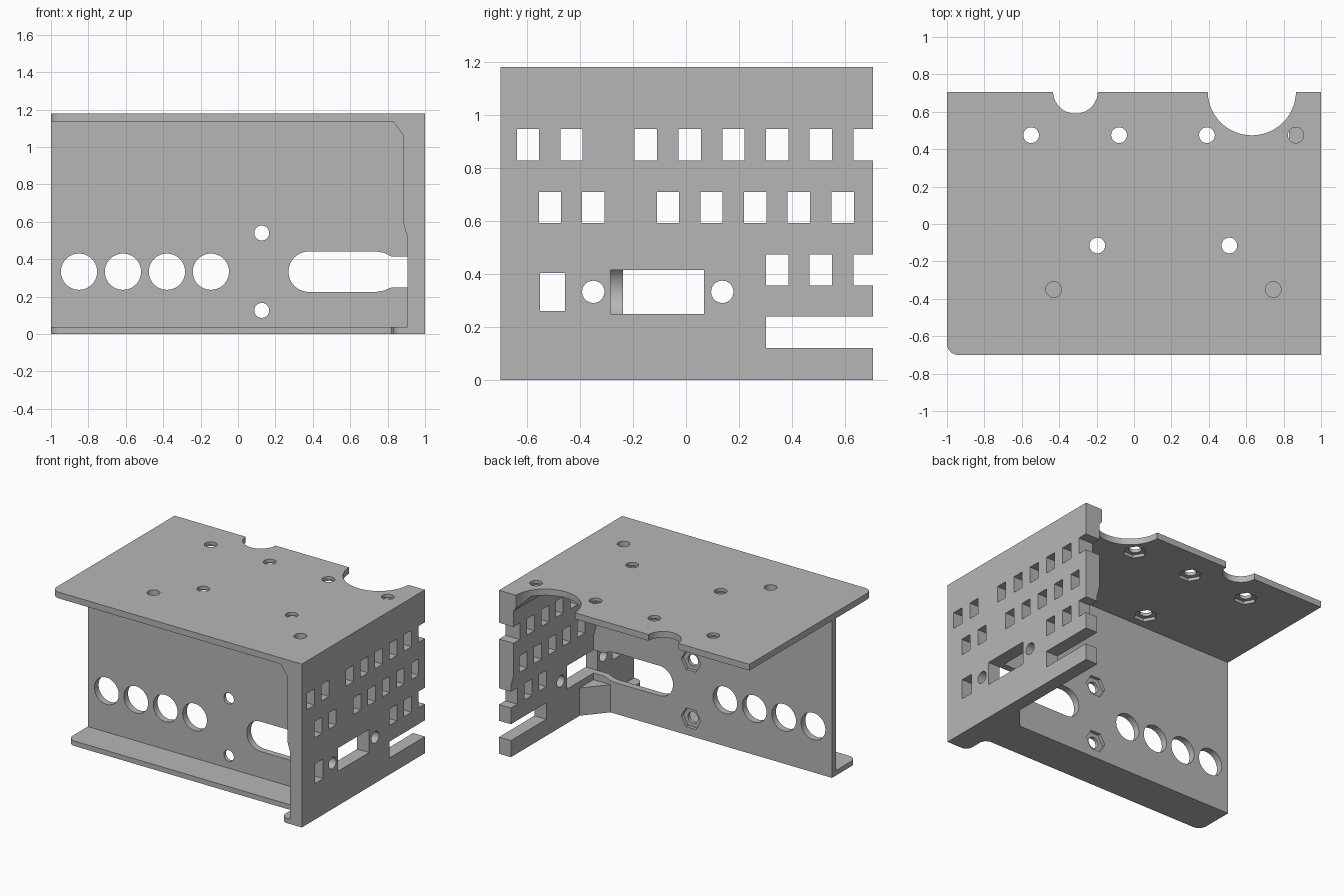
import bpy, bmesh, math

if "Cube" in bpy.data.objects:
    bpy.data.objects.remove(bpy.data.objects["Cube"])

grey = bpy.data.materials.new("plain grey")
grey.diffuse_color = (0.47, 0.47, 0.47, 1)
grey.use_nodes = True
grey.node_tree.nodes["Principled BSDF"].inputs["Base Color"].default_value = grey.diffuse_color


def prism(bm, pts, axis, lo, hi):
    """Extrude a 2D outline along an axis between lo and hi."""
    place = {'x': lambda u, v, w: (w, u, v),
             'y': lambda u, v, w: (u, w, v),
             'z': lambda u, v, w: (u, v, w)}[axis]
    a = [bm.verts.new(place(u, v, lo)) for u, v in pts]
    b = [bm.verts.new(place(u, v, hi)) for u, v in pts]
    faces = [bm.faces.new(a), bm.faces.new(b)]
    n = len(pts)
    for i in range(n):
        j = (i + 1) % n
        faces.append(bm.faces.new((a[i], a[j], b[j], b[i])))
    bmesh.ops.recalc_face_normals(bm, faces=faces)


def arc(cx, cy, r, a0, a1, n):
    return [(cx + r * math.cos(math.radians(a0 + (a1 - a0) * i / n)),
             cy + r * math.sin(math.radians(a0 + (a1 - a0) * i / n))) for i in range(n + 1)]


def circle(cx, cy, r, n=40):
    return arc(cx, cy, r, 0, 360, n)[:-1]


def rect(u0, u1, v0, v1):
    return [(u0, v0), (u1, v0), (u1, v1), (u0, v1)]


def make(name, prisms):
    bm = bmesh.new()
    for p in prisms:
        prism(bm, *p)
    mesh = bpy.data.meshes.new(name)
    bm.to_mesh(mesh)
    bm.free()
    ob = bpy.data.objects.new(name, mesh)
    bpy.context.collection.objects.link(ob)
    mesh.materials.append(grey)
    return ob


def cut(ob, prisms):
    """Subtract a group of prisms and bake the result."""
    cutter = make("cutter", prisms)
    cutter.hide_render = True
    mod = ob.modifiers.new("cut", 'BOOLEAN')
    mod.operation = 'DIFFERENCE'
    mod.solver = 'EXACT'
    mod.use_self = True
    mod.object = cutter
    dg = bpy.context.evaluated_depsgraph_get()
    mesh = bpy.data.meshes.new_from_object(ob.evaluated_get(dg))
    ob.modifiers.clear()
    ob.data = mesh
    bpy.data.objects.remove(cutter)


def smooth(ob):
    bpy.ops.object.select_all(action='DESELECT')
    ob.select_set(True)
    bpy.context.view_layer.objects.active = ob
    bpy.ops.object.shade_smooth_by_angle(angle=math.radians(25))


# Top plate with two scooped notches, screw holes and nut pockets
notches = [(circle(-0.313, 0.71, 0.12), 'z', 0.9, 1.3),
           (circle(0.63, 0.71, 0.236, 64), 'z', 0.9, 1.3)]
holes = [(x, 0.475) for x in (-0.55, -0.08, 0.39, 0.865)]
holes += [(-0.196, -0.115), (0.51, -0.115), (-0.43, -0.35), (0.744, -0.35)]
top_plate = make("top_plate", [
    (arc(-0.94, -0.64, 0.06, 180, 270, 8) + [(1, -0.7), (1, 0.705), (-1, 0.705)],
     'z', 1.135, 1.18)])
cut(top_plate, notches + [(circle(x, y, 0.042), 'z', 1.0, 1.3) for x, y in holes])
cut(top_plate, [(circle(x, y, 0.078, 6), 'z', 1.1, 1.157) for x, y in holes[:6]])

# Side plate: profile with a bevelled top corner, swept front to back
side_plate = make("side_plate", [
    ([(1, 0), (1, 1.135), (0.83, 1.135), (0.885, 1.06), (0.885, 0.59),
      (0.905, 0.52), (0.905, 0)], 'y', -0.7, 0.705)])
row_upper = (-0.638, -0.474, -0.194, -0.028, 0.137, 0.302, 0.467, 0.633)
row_middle = (-0.555, -0.392, -0.11, 0.054, 0.219, 0.384, 0.55)
row_lower = (0.302, 0.467, 0.633)
windows = [rect(y, y + 0.084, z, z + 0.118)
           for row, z in ((row_upper, 0.828), (row_middle, 0.591), (row_lower, 0.355))
           for y in row]
windows += [rect(0.302, 0.8, 0.12, 0.238),          # open slot
            rect(-0.285, 0.068, 0.248, 0.415),      # socket opening
            rect(-0.552, -0.456, 0.26, 0.403),      # small port
            circle(-0.35, 0.332, 0.042), circle(0.137, 0.332, 0.042)]
cut(side_plate, [(w, 'x', 0.7, 1.2) for w in windows])
cut(side_plate, [notches[1]])

# Upright web with round holes, long cable slot and two nut pockets
web = make("web", [(rect(-1, 0.92, 0.02, 1.14), 'y', -0.286, -0.238)])
slot = arc(0.378, 0.333, 0.108, 90, 270, 20) + [
    (0.74, 0.225), (0.78, 0.232), (0.82, 0.248), (1.1, 0.248),
    (1.1, 0.415), (0.82, 0.415), (0.78, 0.434), (0.74, 0.441)]
web_cuts = [(circle(x, 0.333, 0.097), 'y', -0.5, 0) for x in (-0.85, -0.615, -0.38, -0.145)]
web_cuts += [(circle(0.127, z, 0.04), 'y', -0.5, 0) for z in (0.126, 0.54)]
cut(web, web_cuts + [(slot, 'y', -0.5, 0)])
cut(web, [(circle(0.127, z, 0.078, 6), 'y', -0.262, 0) for z in (0.126, 0.54)])

# Bottom flange, flaring forward where it meets the side plate
bottom_flange = make("bottom_flange", [
    (arc(-0.94, -0.46, 0.06, 180, 270, 8) + [(0.79, -0.52), (0.82, -0.535), (0.832, -0.565)]
     + arc(0.882, -0.65, 0.05, 180, 270, 6) + [(0.95, -0.7), (0.95, -0.238), (-1, -0.238)],
     'z', 0, 0.036)])

# Corner brace behind the web, under the socket opening
corner_brace = make("corner_brace", [
    ([(0.77, -0.26), (0.92, -0.26), (0.92, -0.06), (0.905, -0.08), (0.77, -0.238)],
     'z', 0, 0.2)])

for ob in (top_plate, side_plate, web, bottom_flange, corner_brace):
    smooth(ob)
